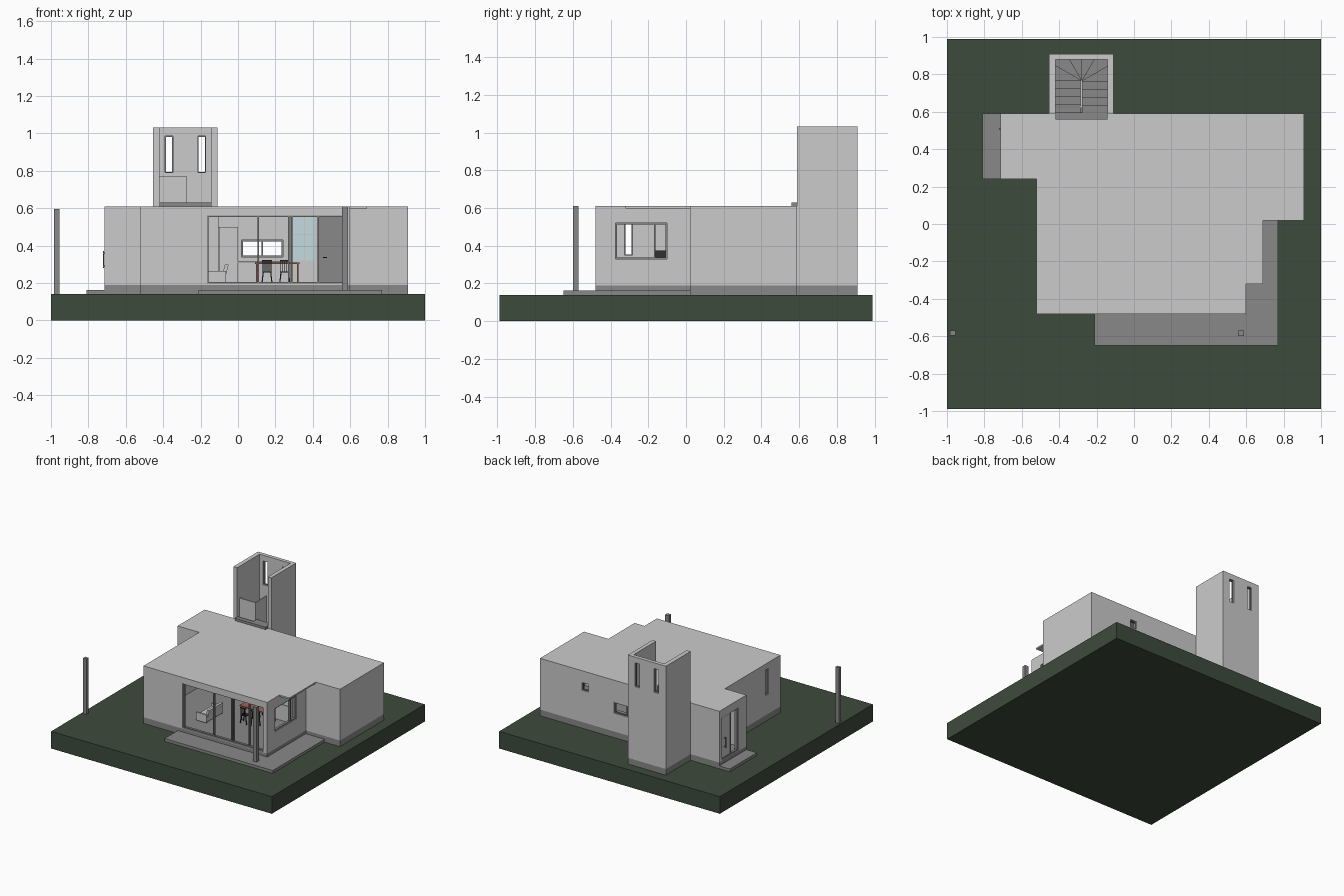
import bpy, bmesh, math
from mathutils import Vector

if "Cube" in bpy.data.objects:
    bpy.data.objects.remove(bpy.data.objects["Cube"])


def mat(name, r, g, b):
    m = bpy.data.materials.new(name)
    m.diffuse_color = (r, g, b, 1)
    m.use_nodes = True
    m.node_tree.nodes["Principled BSDF"].inputs["Base Color"].default_value = m.diffuse_color
    return m


GREEN = mat("grass", 0.048, 0.07, 0.045)
STONE = mat("dark_stone", 0.25, 0.25, 0.25)
BLUE = mat("pale_glass", 0.55, 0.72, 0.75)
RED = mat("red_wood", 0.35, 0.12, 0.09)
BLACK = mat("black", 0.03, 0.03, 0.03)


def prism(name, pts, z0, z1, m=None):
    """Vertical extrusion of a plan polygon."""
    bm = bmesh.new()
    f = bm.faces.new([bm.verts.new((x, y, z0)) for x, y in pts])
    up = bmesh.ops.extrude_face_region(bm, geom=[f])["geom"]
    bmesh.ops.translate(bm, vec=(0, 0, z1 - z0),
                        verts=[v for v in up if isinstance(v, bmesh.types.BMVert)])
    bmesh.ops.recalc_face_normals(bm, faces=bm.faces)
    me = bpy.data.meshes.new(name)
    bm.to_mesh(me)
    bm.free()
    o = bpy.data.objects.new(name, me)
    bpy.context.collection.objects.link(o)
    if m:
        me.materials.append(m)
    return o


def box(name, x0, x1, y0, y1, z0, z1, m=None):
    return prism(name, [(x0, y0), (x1, y0), (x1, y1), (x0, y1)], z0, z1, m)


def cut(o, cutters):
    """Subtract cutters, bake the result and drop the cutters."""
    for c in cutters:
        c.hide_render = True
        b = o.modifiers.new("cut", 'BOOLEAN')
        b.operation, b.solver, b.object = 'DIFFERENCE', 'EXACT', c
    dg = bpy.context.evaluated_depsgraph_get()
    me = bpy.data.meshes.new_from_object(o.evaluated_get(dg))
    o.modifiers.clear()
    o.data = me
    for c in cutters:
        bpy.data.objects.remove(c)


def frame(name, axis, a0, a1, z0, z1, p0, p1, bars=(), w=0.008, m=STONE):
    """Rectangular frame in an x or y wall, with upright bars."""
    def part(u0, u1, v0, v1):
        if axis == 'x':
            box(name, u0, u1, p0, p1, v0, v1, m)
        else:
            box(name, p0, p1, u0, u1, v0, v1, m)
    part(a0, a1, z0, z0 + w)
    part(a0, a1, z1 - w, z1)
    for a in (a0, *bars, a1 - w):
        part(a, a + w, z0 + w, z1 - w)


# Ground and terraces
box("ground", -1, 1, -0.99, 0.99, 0, 0.14, GREEN)
prism("front_terrace", [(-.21, -.65), (.77, -.65), (.77, .02), (.6, .02), (.6, -.48), (-.21, -.48)],
      0.14, 0.163, STONE)
box("entrance_step", -.81, -.715, .24, .59, .14, .163, STONE)
box("garden_post", -.985, -.955, -.597, -.57, .14, .595, STONE)
box("terrace_post", .555, .588, -.6, -.57, .163, .61, STONE)

# House shell with openings
T = 0.035
plan = [(-.715, .24), (-.52, .24), (-.52, -.48), (.6, -.48), (.6, .02), (.91, .02), (.91, .59), (-.715, .59)]
room = [(-.715 + T, .24 + T), (-.52 + T, .24 + T), (-.52 + T, -.48 + T), (.6 - T, -.48 + T),
        (.6 - T, .02 + T), (.91 - T, .02 + T), (.91 - T, .59 - T), (-.715 + T, .59 - T)]
prism("plinth", plan, .14, .19, STONE)
house = prism("house_walls_and_roof", plan, .19, .61)
cut(house, [prism("room_cutter", room, .17, .598)])
cut(house, [
    box("cutter", -.165, .565, -.52, -.43, .197, .56),     # front glazing
    box("cutter", .55, .63, -.375, -.10, .33, .52),        # right window
    box("cutter", -.55, -.47, -.325, -.285, .35, .56),     # left slit window
    box("cutter", .02, .24, .54, .62, .34, .43),           # kitchen window
    box("cutter", .47, .53, .54, .62, .45, .515),          # small back window
    box("cutter", -.74, -.67, .345, .555, .197, .545),     # entrance door
    box("cutter", -.42, -.142, .54, .62, .18, .59),        # stair opening
])
box("roof_canopy", .6, .69, -.32, .02, .598, .61)

# Window and door frames
frame("front_frame", 'x', -.165, .565, .197, .56, -.472, -.452, (.105, .268, .283, .425))
frame("right_window_frame", 'y', -.375, -.10, .33, .52, .572, .592, (-.17,))
frame("left_slit_frame", 'y', -.325, -.285, .35, .56, -.51, -.495, w=.005)
frame("kitchen_window_frame", 'x', .02, .24, .34, .43, .57, .582, (.125,))
frame("small_window_frame", 'x', .47, .53, .45, .515, .57, .582, w=.006)
frame("entrance_frame", 'y', .345, .555, .197, .545, -.71, -.69, (.43,))
box("entrance_door", -.705, -.695, .438, .547, .205, .537)
box("entrance_handle", -.722, -.716, .505, .513, .28, .37, STONE)
for z in (.29, .36):
    box("handle_stem", -.717, -.704, .506, .512, z - .004, z + .004, STONE)

# Stair tower: three walls, open towards the roof
box("tower_plinth", -.455, -.11, .59, .91, .14, .19, STONE)
tower = prism("stair_tower", [(-.455, .59), (-.42, .59), (-.42, .88), (-.142, .88), (-.142, .59),
                              (-.11, .59), (-.11, .91), (-.455, .91)], .19, 1.032)
cut(tower, [box("cutter", x, x + .042, .86, .93, .79, .985) for x in (-.39, -.215)])
for x in (-.39, -.215):
    frame("tower_window_frame", 'x', x, x + .042, .79, .985, .89, .9, w=.004)
box("roof_threshold", -.42, -.142, .56, .595, .61, .63, STONE)
box("stair_parapet", -.42, -.285, .62, .63, .61, .772)
box("stair_core_wall", -.285, -.275, .62, .77, .19, .772)

# Winding stairs: straight flight, six winders, straight flight back
RISE, D = 0.44 / 14, 0.0425
cx, cy = -.28, .765


def tread(pts, i):
    top = .19 + RISE * (i + 1)
    prism("stair_tread", pts, max(.19, top - .06), top, STONE)


def rim(deg):
    d = Vector((math.cos(math.radians(deg)), math.sin(math.radians(deg))))
    k = min(.139 / max(abs(d.x), 1e-6), .115 / max(abs(d.y), 1e-6))
    return (cx + d.x * k, cy + d.y * k)


for i in range(4):
    y = .595 + D * i
    tread([(-.419, y), (-.285, y), (-.285, y + D), (-.419, y + D)], i)
    tread([(-.275, y), (-.143, y), (-.143, y + D), (-.275, y + D)], 13 - i)
corner = math.degrees(math.atan2(.115, .139))
for i in range(6):
    a, b = 180 - 30 * i, 150 - 30 * i
    pts = [(cx, cy), rim(a)]
    pts += [rim(c) for c in (180 - corner, corner) if b < c < a]
    tread(pts + [rim(b)], 4 + i)

# Interior walls, door and glazed panel
box("hall_wall", -.49, -.105, .2, .215, .19, .598)
box("kitchen_side_wall", -.115, -.1, .215, .555, .19, .5)
box("inner_wall_left", .28, .295, .06, .075, .19, .598)
box("panel_base", .295, .41, .06, .075, .19, .32)
box("glazed_panel", .295, .41, .066, .07, .32, .56, BLUE)
box("panel_bar", .353, .357, .063, .073, .32, .56)
box("panel_bar", .295, .41, .063, .073, .458, .462)
box("panel_head", .295, .6, .06, .075, .56, .598)
box("inner_wall_post", .41, .43, .06, .075, .19, .56)
box("inner_door", .43, .56, .06, .07, .19, .56, STONE)
box("inner_door_handle", .455, .475, .05, .06, .334, .34, BLACK)
box("inner_wall_right", .56, .6, .06, .075, .19, .56)

# Kitchen units
box("kitchen_counter", 0, .27, .49, .55, .19, .31)
box("counter_top", -.002, .272, .486, .552, .31, .316, STONE)
box("tall_cupboard", -.1, 0, .48, .55, .19, .5)
box("tv_cabinet", -.48, -.42, -.165, -.1, .19, .375, BLACK)

# Sofa
box("sofa_seat", -.16, -.065, -.3, -.12, .205, .24)
back = box("sofa_back", -.085, -.065, -.3, -.12, .24, .3)
for v in back.data.vertices:
    if v.co.z > .29:
        v.co.x += .015
for y in (-.315, -.12):
    box("sofa_arm", -.16, -.065, y, y + .015, .2, .265)

# Dining table and chairs
box("table_top", .09, .33, -.11, .03, .302, .31, RED)
for x in (.097, .315):
    for y in (-.103, .015):
        box("table_leg", x, x + .008, y, y + .008, .19, .302, RED)


def chair(x, y, s):
    box("chair_seat", x - .025, x + .025, y - .025, y + .025, .255, .261, BLACK)
    for i in (-1, 1):
        for j in (-1, 1):
            leg = box("chair_leg", x + i * .02 - .003, x + i * .02 + .003,
                      y + j * .02 - .003, y + j * .02 + .003, .19, .256, BLACK)
            for v in leg.data.vertices:
                if v.co.z < .2:
                    v.co.x += i * .008
    for k in range(5):
        u = x - .022 + k * .011
        box("chair_spindle", u - .002, u + .002, y + s * .023 - .002, y + s * .023 + .002, .261, .318, BLACK)
    box("chair_back_rail", x - .026, x + .026, y + s * .023 - .003, y + s * .023 + .003, .314, .322, BLACK)


for cxx in (.155, .25):
    chair(cxx, -.13, -1)
    chair(cxx, .04, 1)
